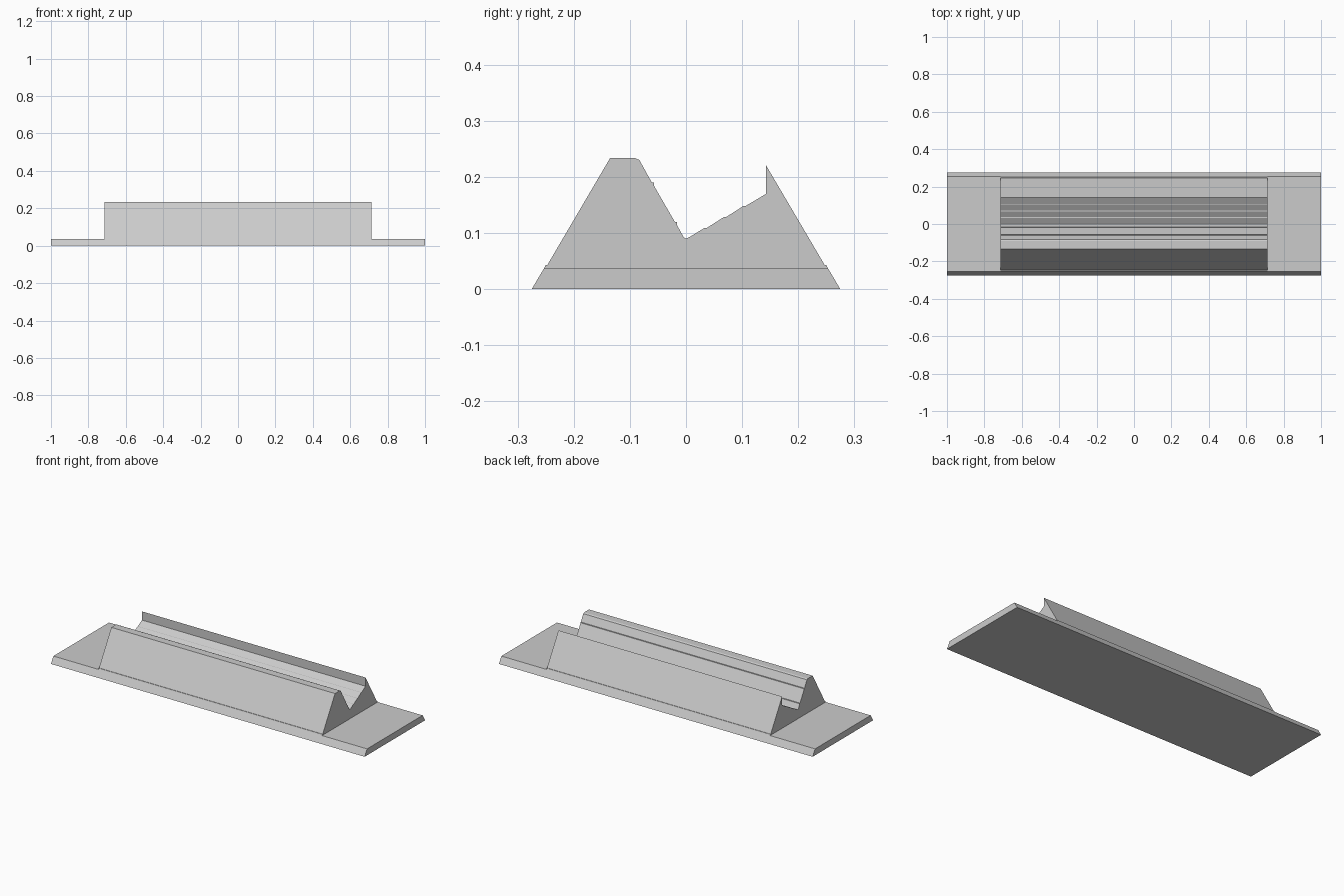
import bpy
import bmesh

cube = bpy.data.objects.get("Cube")
if cube:
    bpy.data.objects.remove(cube, do_unlink=True)

grey = bpy.data.materials.new("light_grey")
grey.use_nodes = True
colour = (0.6, 0.6, 0.6, 1)
grey.diffuse_color = colour
grey.node_tree.nodes["Principled BSDF"].inputs["Base Color"].default_value = colour


def extrude_profile(name, profile, half_length):
    """Sweep a closed (y, z) profile along x, centred on the origin."""
    bm = bmesh.new()
    face = bm.faces.new([bm.verts.new((-half_length, y, z)) for y, z in profile])
    swept = bmesh.ops.extrude_face_region(bm, geom=[face], use_keep_orig=True)
    moved = [v for v in swept["geom"] if isinstance(v, bmesh.types.BMVert)]
    bmesh.ops.translate(bm, verts=moved, vec=(2 * half_length, 0, 0))
    bmesh.ops.recalc_face_normals(bm, faces=bm.faces)
    mesh = bpy.data.meshes.new(name)
    bm.to_mesh(mesh)
    bm.free()
    mesh.materials.append(grey)
    obj = bpy.data.objects.new(name, mesh)
    bpy.context.collection.objects.link(obj)
    return obj


# Base plate with sloping long edges
extrude_profile("base_plate",
                [(-0.275, 0), (0.275, 0), (0.253, 0.037), (-0.253, 0.037)], 1)

# Front ridge: stepped foot, flat crest, small ledges down into the valley
foot = [(0.253, 0.037), (0.25, 0.043), (0.247, 0.043), (0.243, 0.05)]
ridge = [(-y, z) for y, z in foot]
ridge += [(-0.135, 0.234), (-0.092, 0.234), (-0.083, 0.23)]
for y, z in [(-0.059, 0.19), (-0.018, 0.12)]:
    ridge += [(y - 0.002, z), (y + 0.002, z), (y + 0.002, z - 0.006)]

# Valley floor and the gentle rear bed with shallow steps
valley = [(-0.004, 0.092), (0, 0.09), (0.005, 0.092)]
for y in (0.035, 0.07, 0.105):
    z = 0.092 + (y - 0.005) * 0.565
    valley += [(y - 0.002, z), (y + 0.002, z)]

# Upright rear stop and back slope
stop = [(0.143, 0.17), (0.143, 0.22)]
extrude_profile("grooved_block", ridge + valley + stop + foot[::-1], 0.713)
